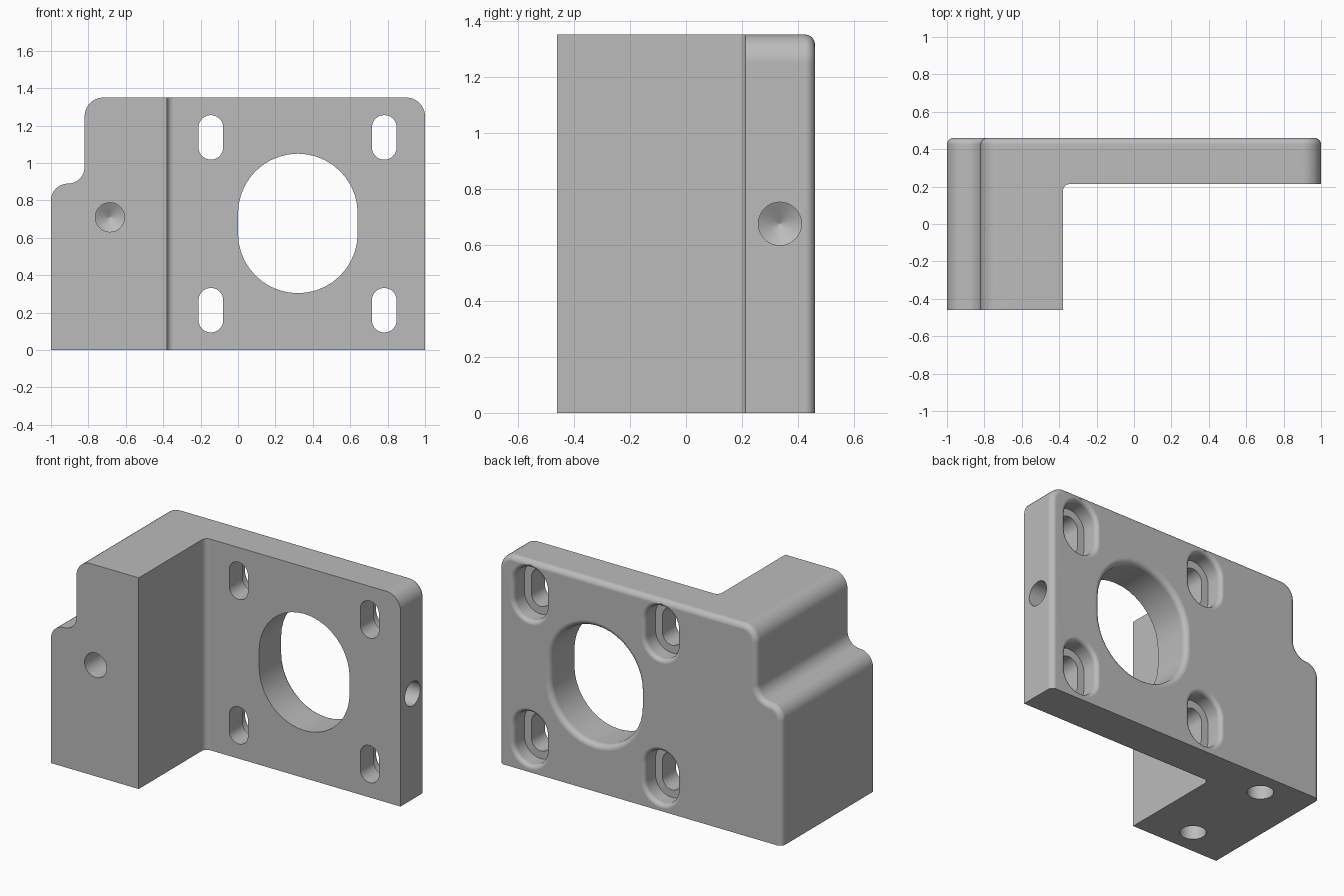
import bpy, bmesh, math

if "Cube" in bpy.data.objects:
    bpy.data.objects.remove(bpy.data.objects["Cube"])

BACK, FRONT, TOP, PLATE = 0.46, -0.46, 1.35, 0.213
EDGE = 0.035

grey = bpy.data.materials.new("plain grey")
grey.diffuse_color = (0.5, 0.5, 0.5, 1)
grey.use_nodes = True
grey.node_tree.nodes["Principled BSDF"].inputs["Base Color"].default_value = grey.diffuse_color


def loft(name, rings):
    """Closed solid through rings of equal point count."""
    bm = bmesh.new()
    vr = [[bm.verts.new(p) for p in ring] for ring in rings]
    n = len(vr[0])
    for a, b in zip(vr, vr[1:]):
        for i in range(n):
            j = (i + 1) % n
            bm.faces.new((a[i], a[j], b[j], b[i]))
    bm.faces.new(vr[0])
    bm.faces.new(vr[-1])
    bmesh.ops.recalc_face_normals(bm, faces=bm.faces)
    me = bpy.data.meshes.new(name)
    bm.to_mesh(me)
    bm.free()
    me.materials.append(grey)
    ob = bpy.data.objects.new(name, me)
    bpy.context.collection.objects.link(ob)
    return ob


def arc(cx, cz, r, a0, a1, n=10):
    return [(cx + r * math.cos(math.radians(a0 + (a1 - a0) * i / n)),
             cz + r * math.sin(math.radians(a0 + (a1 - a0) * i / n))) for i in range(n + 1)]


def outline(o):
    """Front silhouette, inset by o everywhere but the base."""
    pts = [(1 - o, 0)]
    pts += arc(0.9, TOP - 0.1, 0.1 - o, 0, 90)           # right shoulder
    pts += arc(-0.72, TOP - 0.1, 0.1 - o, 90, 180)       # left shoulder
    pts += arc(-0.91, 0.98, 0.09 + o, 0, -90)            # concave step
    pts += arc(-0.91, 0.80, 0.09 - o, 90, 180)           # convex step
    pts += [(-1 + o, 0)]
    return pts


def slot(cx, cz, r, half):
    """Upright slot with round ends."""
    return arc(cx, cz + half, r, 0, 180, 20) + arc(cx, cz - half, r, 180, 360, 20)


def at_y(pts, y):
    return [(x, y, z) for x, z in pts]


def slot_cutter(cx, cz, r, half, y0, f):
    """Slot cut from y0 out through the back, flared by a rounded lip of radius f."""
    rings = [at_y(slot(cx, cz, r, half), y0)]
    for i in range(7):
        t = math.radians(15 * i)
        rings.append(at_y(slot(cx, cz, r + f * (1 - math.cos(t)), half),
                          BACK - f + f * math.sin(t)))
    rings.append(at_y(slot(cx, cz, r + f, half), BACK + 0.05))
    return loft("slot_cutter", rings)


def drill(origin, axis, r, depth):
    """Blind drilled hole with a conical tip; axis is 'x', 'y' or 'z' with sign for direction."""
    k, s = "xyz".index(axis[1]), 1 if axis[0] == "+" else -1
    rings = []
    for d, rad in ((-0.05, r), (depth, r), (depth + 0.59 * r, 0.001)):
        ring = []
        for u, v in arc(0, 0, rad, 0, 360, 40)[:-1]:
            p = list(origin)
            p[k] += s * d
            p[(k + 1) % 3] += u
            p[(k + 2) % 3] += v
            ring.append(p)
        rings.append(ring)
    return loft("drill_cutter", rings)


# Body with a rounded rear rim
rings = [at_y(outline(0), FRONT)]
for i in range(7):
    t = math.radians(15 * i)
    rings.append(at_y(outline(EDGE * (1 - math.cos(t))), BACK - EDGE + EDGE * math.sin(t)))
body = loft("angle_bracket", rings)

# Space in front of the plate, with a rounded inner corner
corner = [(-0.38, -1)] + arc(-0.38 + EDGE, PLATE - EDGE, EDGE, 180, 90, 8) + [(2, PLATE), (2, -1)]
cutters = [loft("front_space_cutter", [[(x, y, z) for x, y in corner] for z in (-1, 3)])]

# Large opening and four counterbored mounting slots
cutters.append(slot_cutter(0.32, 0.677, 0.32, 0.053, 0.1, EDGE))
for cx in (-0.145, 0.782):
    for cz in (0.213, 1.137):
        cutters.append(loft("through_cutter",
                            [at_y(slot(cx, cz, 0.066, 0.053), y) for y in (0.1, 0.4)]))
        cutters.append(slot_cutter(cx, cz, 0.115, 0.053, BACK - 0.11, 0.027))

# Drilled holes: block front, plate side, two in the base
cutters.append(drill((-0.685, FRONT, 0.71), "+y", 0.078, 0.25))
cutters.append(drill((1, 0.335, 0.675), "-x", 0.077, 0.2))
for y in (-0.297, 0.303):
    cutters.append(drill((-0.69, y, 0), "+z", 0.076, 0.25))

bpy.context.view_layer.objects.active = body
body.select_set(True)
for c in cutters:
    m = body.modifiers.new("cut", "BOOLEAN")
    m.operation, m.solver, m.object = "DIFFERENCE", "EXACT", c
    bpy.ops.object.modifier_apply(modifier=m.name)
    bpy.data.objects.remove(c)

bpy.ops.object.shade_smooth_by_angle(angle=math.radians(30))
w = body.modifiers.new("even_shading", "WEIGHTED_NORMAL")
w.keep_sharp = True
